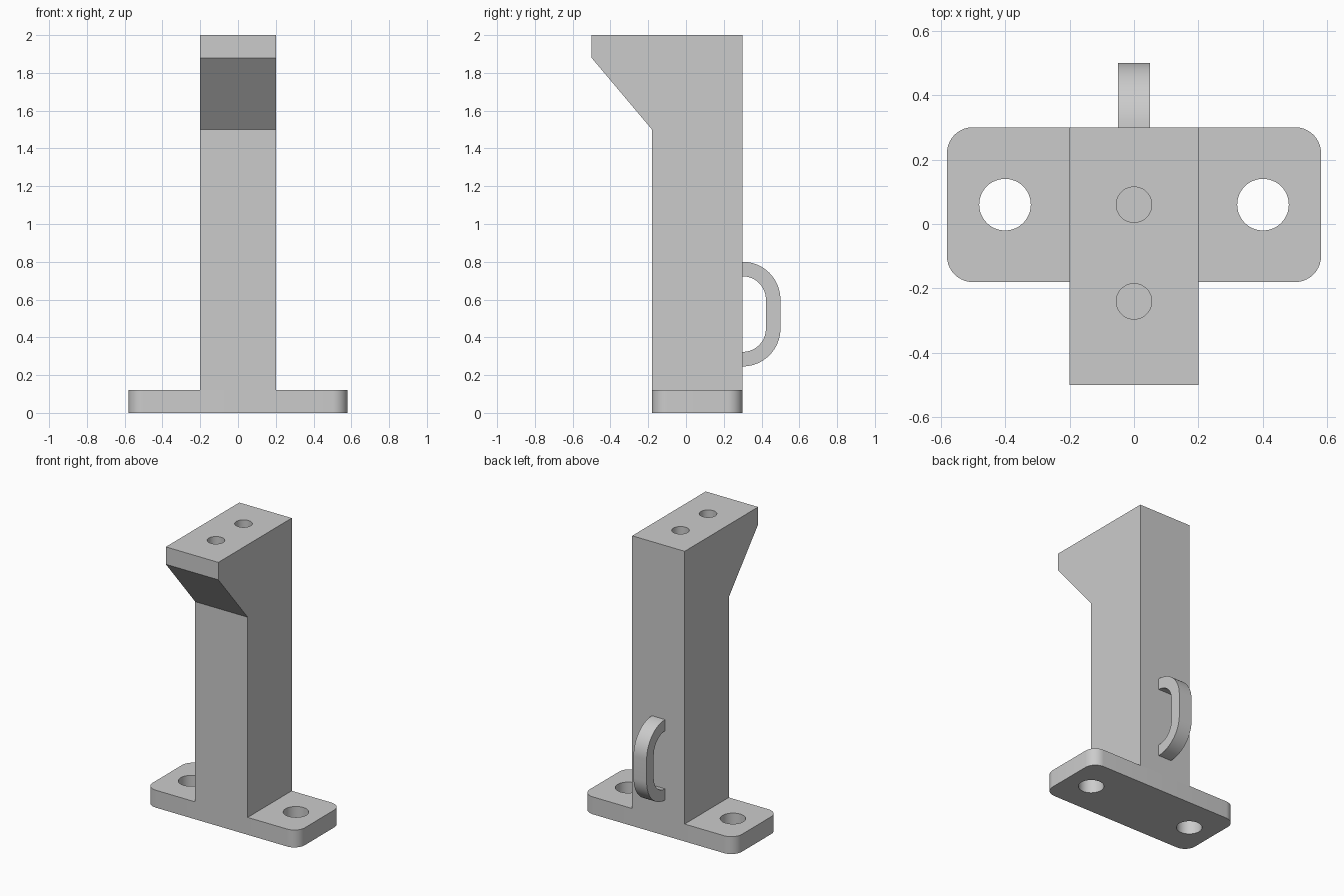
import bpy
import bmesh
from math import cos, sin, pi
from mathutils import Vector

cube = bpy.data.objects.get("Cube")
if cube:
    bpy.data.objects.remove(cube, do_unlink=True)

grey = bpy.data.materials.new("plain grey")
grey.use_nodes = True
colour = (0.6, 0.6, 0.6, 1)
grey.diffuse_color = colour
grey.node_tree.nodes["Principled BSDF"].inputs["Base Color"].default_value = colour


def arc(cx, cy, radius, start, end, steps=16):
    """Points on an arc, with angles given in quarter turns."""
    angles = [(start + (end - start) * i / steps) * pi / 2 for i in range(steps + 1)]
    return [(cx + radius * cos(a), cy + radius * sin(a)) for a in angles]


def extrude(name, profile, to_3d, direction):
    """Solid made by pushing a flat profile along a direction."""
    bm = bmesh.new()
    face = bm.faces.new([bm.verts.new(to_3d(*p)) for p in profile])
    pushed = bmesh.ops.extrude_face_region(bm, geom=[face])
    verts = [v for v in pushed["geom"] if isinstance(v, bmesh.types.BMVert)]
    bmesh.ops.translate(bm, verts=verts, vec=Vector(direction))
    bmesh.ops.recalc_face_normals(bm, faces=bm.faces)
    mesh = bpy.data.meshes.new(name)
    bm.to_mesh(mesh)
    bm.free()
    mesh.materials.append(grey)
    obj = bpy.data.objects.new(name, mesh)
    bpy.context.collection.objects.link(obj)
    return obj


def drill(target, x, y, radius, bottom, top):
    """Cut a round vertical hole."""
    circle = arc(x, y, radius, 0, 4, 48)[:-1]
    cutter = extrude("hole_cutter", circle, lambda u, v: (u, v, bottom), (0, 0, top - bottom))
    cutter.hide_render = True
    cut = target.modifiers.new("hole", 'BOOLEAN')
    cut.operation = 'DIFFERENCE'
    cut.solver = 'EXACT'
    cut.object = cutter
    bpy.context.view_layer.objects.active = target
    bpy.ops.object.modifier_apply(modifier=cut.name)
    bpy.data.objects.remove(cutter, do_unlink=True)


# Base plate with rounded corners and two through holes
half_width, front, back, thick, corner = 0.58, -0.18, 0.3, 0.12, 0.08
outline = []
for quarter, (sx, cy) in enumerate([(1, back - corner), (-1, back - corner),
                                    (-1, front + corner), (1, front + corner)]):
    outline += arc(sx * (half_width - corner), cy, corner, quarter, quarter + 1, 10)
base = extrude("base_plate", outline, lambda u, v: (u, v, 0), (0, 0, thick))
for x in (-0.4, 0.4):
    drill(base, x, 0.06, 0.08, -0.1, 0.3)

# Post with an overhanging head and two blind holes in its top
side = [(front, thick), (back, thick), (back, 2), (-0.5, 2), (-0.5, 1.88), (front, 1.5)]
post = extrude("post", side, lambda u, v: (-0.2, u, v), (0.4, 0, 0))
for y in (-0.24, 0.06):
    drill(post, 0, y, 0.055, 1.76, 2.1)

# Rounded loop handle on the back
low, high = 0.446, 0.6
outer = arc(back, low, 0.2, -1, 0) + arc(back, high, 0.2, 0, 1)
inner = arc(back, high, 0.123, 1, 0) + arc(back, low, 0.123, 0, -1)
handle = extrude("handle", outer + inner, lambda u, v: (-0.05, u, v), (0.1, 0, 0))

# Smooth the rounded walls and keep edges sharp
bpy.ops.object.select_all(action='DESELECT')
for obj in (base, post, handle):
    obj.select_set(True)
bpy.context.view_layer.objects.active = base
bpy.ops.object.shade_smooth_by_angle(angle=pi / 6)
